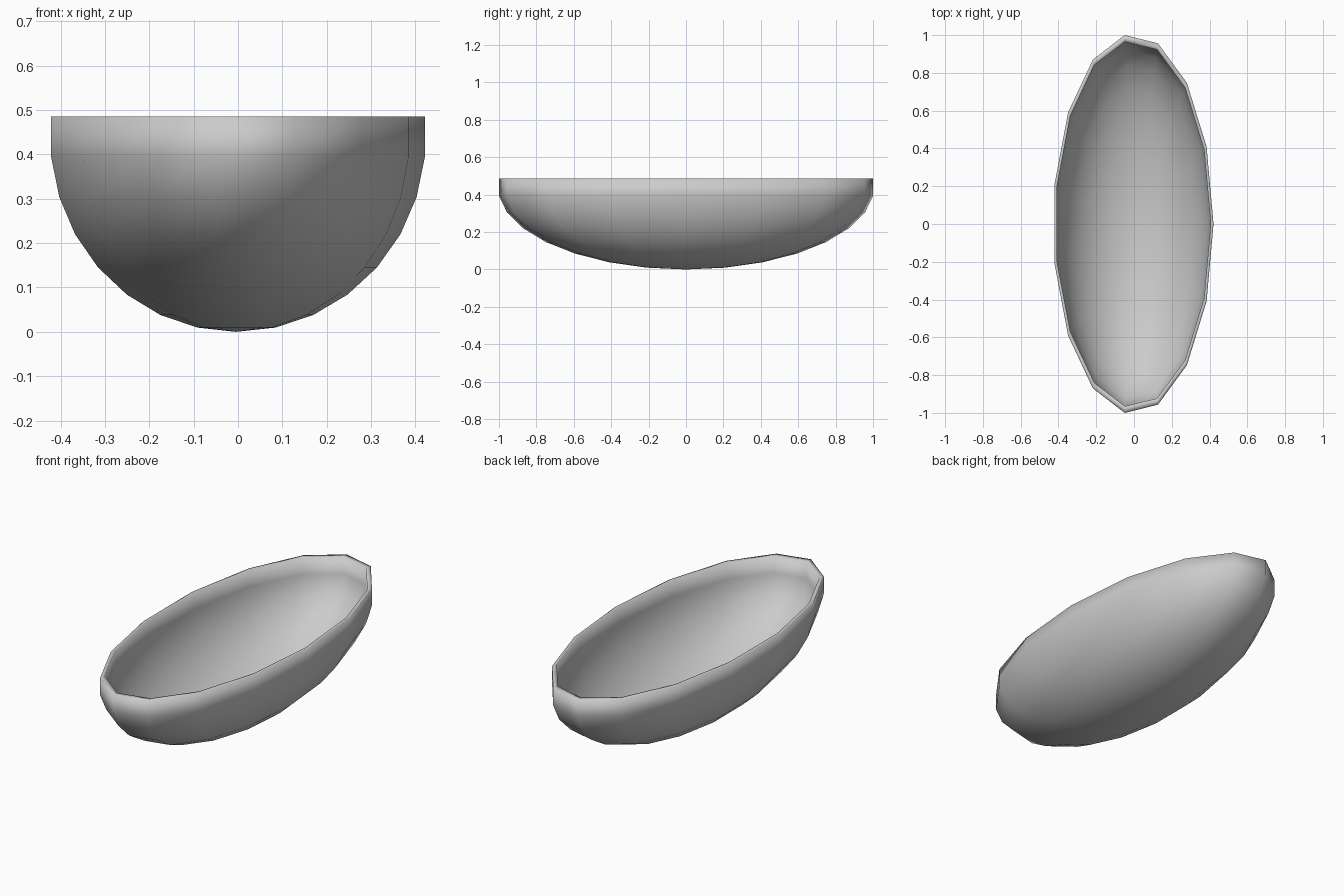
import bpy, bmesh, math

if "Cube" in bpy.data.objects:
    bpy.data.objects.remove(bpy.data.objects["Cube"])

SIDES = 15
WALL = 0.035           # wall thickness relative to the unit sphere
STEP = math.pi / 15    # angle between rings

# Closed profile (radius, height): outer wall up, over the rim, lining down
outer = [(math.sin(STEP * i), -math.cos(STEP * i)) for i in range(1, 9)]
inner = [(r * (1 - WALL), z * (1 - WALL)) for r, z in reversed(outer)]
inner[0] = (inner[0][0], outer[-1][1])
profile = outer + inner

bm = bmesh.new()


def place(r, z, k):
    """Vertex on the stretched bowl at side k."""
    a = 2 * math.pi * k / SIDES
    return bm.verts.new((0.428 * r * math.cos(a) - 0.0046,
                         1.011 * r * math.sin(a), 0.4395 * (z + 1)))


# Walls, rim and lining
rings = [[place(r, z, k) for k in range(SIDES)] for r, z in profile]
for low, high in zip(rings, rings[1:]):
    for k in range(SIDES):
        n = (k + 1) % SIDES
        bm.faces.new((low[k], low[n], high[n], high[k]))

# Pointed bottoms, outside and inside
outer_pole, inner_pole = place(0, -1, 0), place(0, WALL - 1, 0)
for k in range(SIDES):
    n = (k + 1) % SIDES
    bm.faces.new((outer_pole, rings[0][n], rings[0][k]))
    bm.faces.new((inner_pole, rings[-1][k], rings[-1][n]))
for f in bm.faces:
    f.smooth = True

mesh = bpy.data.meshes.new("bowl_shell")
bm.to_mesh(mesh)
bm.free()
bowl = bpy.data.objects.new("bowl_shell", mesh)
bpy.context.collection.objects.link(bowl)
